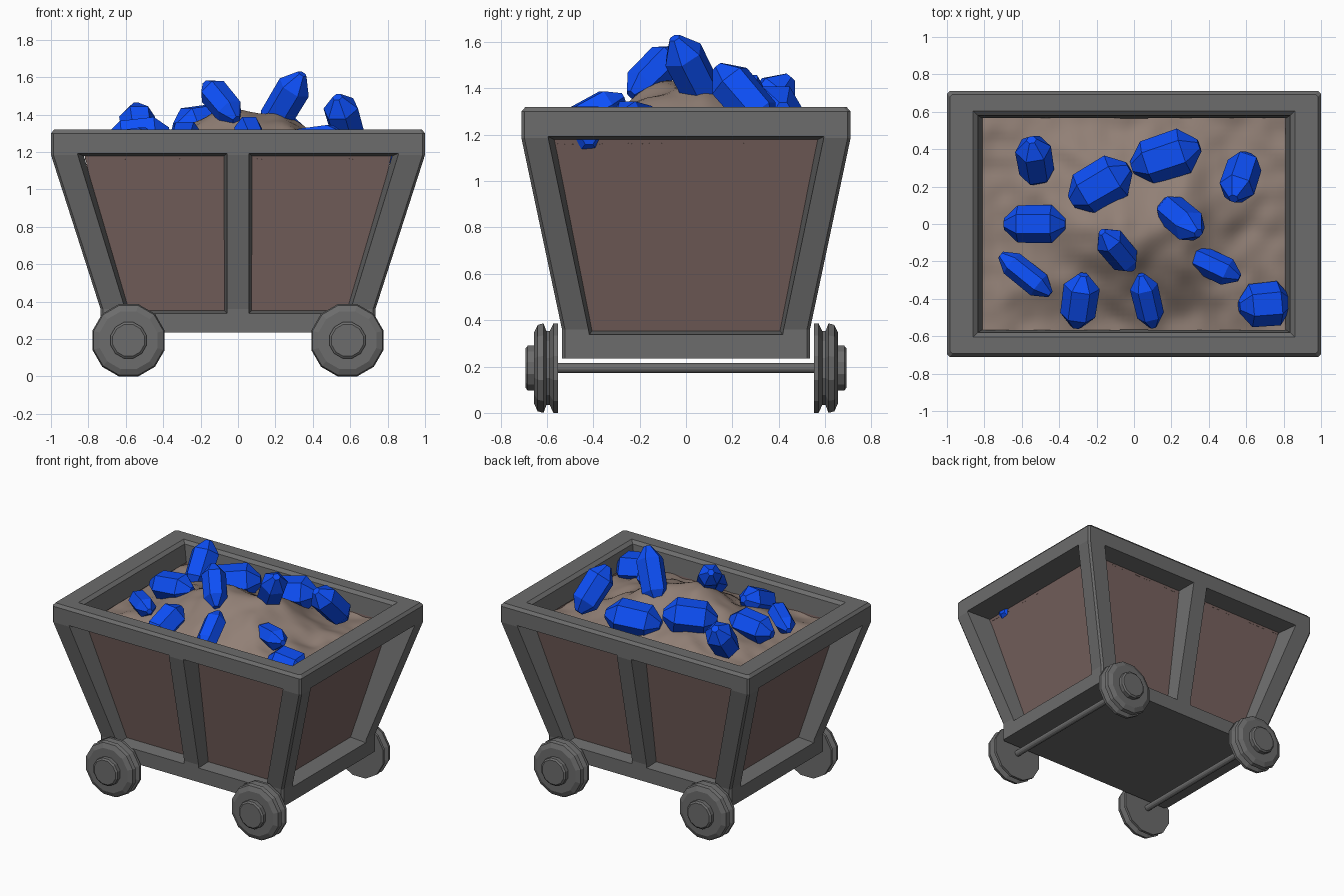
import bpy, bmesh, math
from mathutils import Vector, noise

if "Cube" in bpy.data.objects:
    bpy.data.objects.remove(bpy.data.objects["Cube"])


def make(name, bm, mat=None):
    bmesh.ops.recalc_face_normals(bm, faces=bm.faces)
    me = bpy.data.meshes.new(name)
    bm.to_mesh(me)
    bm.free()
    ob = bpy.data.objects.new(name, me)
    bpy.context.collection.objects.link(ob)
    if mat:
        me.materials.append(mat)
    return ob


def material(name, r, g, b):
    m = bpy.data.materials.new(name)
    m.diffuse_color = (r, g, b, 1)
    m.use_nodes = True
    m.node_tree.nodes["Principled BSDF"].inputs["Base Color"].default_value = m.diffuse_color
    return m


def loft(rings, name, mat=None, caps=True):
    """Skin a list of equal-length point rings and cap both ends."""
    bm = bmesh.new()
    rows = [[bm.verts.new(p) for p in ring] for ring in rings]
    n = len(rows[0])
    for a, b in zip(rows, rows[1:]):
        for i in range(n):
            j = (i + 1) % n
            bm.faces.new((a[i], a[j], b[j], b[i]))
    if caps:
        bm.faces.new(rows[0])
        bm.faces.new(rows[-1])
    return make(name, bm, mat)


def rect(x, y, z):
    return [(-x, -y, z), (x, -y, z), (x, y, z), (-x, y, z)]


def chamfered(x, y, z, c=.013):
    """Rectangle ring with cut corners."""
    return [(-x + c, -y, z), (x - c, -y, z), (x, -y + c, z), (x, y - c, z),
            (x - c, y, z), (-x + c, y, z), (-x, y - c, z), (-x, -y + c, z)]


dark_grey = material("dark_grey", .15, .15, .15)
dirt_mat = material("dirt", .285, .215, .18)
panel_mat = material("panel", .185, .122, .112)
blue = material("blue_crystal", .004, .08, .95)

# Tapered frame: outer hull, cavity and window cutters
frame = loft([chamfered(.735, .535, .235), chamfered(.735, .535, .36), chamfered(1, .71, 1.185),
              chamfered(1, .71, 1.3), chamfered(.983, .693, 1.32)], "cart_frame", dark_grey)
cutters = [loft([rect(.597, .428, .28), rect(.805, .562, 1.15), rect(.835, .58, 1.3),
                 rect(.861, .605, 1.321), rect(.861, .605, 1.4)], "cavity_cutter")]


def window(side, sign, outer, inner):
    """Quads are (u, z, depth); side x cuts the end walls, side y the long walls."""
    def place(q):
        if side == "x":
            return [(sign * d, u, z) for u, z, d in q]
        return [(u, sign * d, z) for u, z, d in q]
    cutters.append(loft([place(outer), place(inner)], "window_cutter"))


for s in (-1, 1):
    window("x", s, [(-.42, .335, .76), (.42, .335, .76), (.60, 1.195, 1.03), (-.60, 1.195, 1.03)],
           [(-.40, .36, .57), (.40, .36, .57), (.56, 1.175, .77), (-.56, 1.175, .77)])
    for m in (-1, 1):
        window("y", s, [(m * .055, .335, .55), (m * .60, .335, .55),
                        (m * .865, 1.195, .735), (m * .055, 1.195, .735)],
               [(m * .08, .36, .40), (m * .575, .36, .40),
                (m * .815, 1.175, .53), (m * .08, 1.175, .53)])

bpy.context.view_layer.objects.active = frame
for c in cutters:
    mod = frame.modifiers.new("cut", "BOOLEAN")
    mod.operation, mod.solver, mod.object = "DIFFERENCE", "EXACT", c
    bpy.ops.object.modifier_apply(modifier=mod.name)
    bpy.data.objects.remove(c)

# Brown panels behind the frame openings
loft([rect(.605, .435, .29), rect(.824, .575, 1.195)], "brown_panels", panel_mat, caps=False)

# Heaped dirt surface
bm = bmesh.new()
bmesh.ops.create_grid(bm, x_segments=56, y_segments=40, size=1)
for v in bm.verts:
    u, w = v.co.x, v.co.y
    x, y = u * .817, w * .571
    edge = (1 - u ** 4) * (1 - w ** 4)
    heap = .25 * math.exp(-(x / .56) ** 2 - ((y + .03) / .38) ** 2) * edge
    lump = noise.noise(Vector((x * 4, y * 4, 1.7))) * .06 * edge
    fine = noise.noise(Vector((x * 9, y * 9, 5.2))) * .018
    v.co = (x, y, 1.165 + heap + lump + fine)
dirt = make("dirt_heap", bm, dirt_mat)
for p in dirt.data.polygons:
    p.use_smooth = True

# Flanged wheels (12 sides) with hubs, and the two axles
profile = [(.553, .02), (.553, .2), (.572, .2), (.588, .165), (.602, .165), (.615, .2),
           (.64, .193), (.655, .16), (.655, .1), (.683, .1), (.692, .088)]
CZ = .2 * math.cos(math.pi / 12)


def lathe(name, prof, cx, sign):
    rings = []
    for y, r in prof:
        angs = [math.tau * (i + .5) / 12 for i in range(12)]
        rings.append([(cx + r * math.cos(a), sign * y, CZ + r * math.sin(a)) for a in angs])
    return loft(rings, name, dark_grey)


for cx in (-.585, .585):
    lathe("axle", [(-.56, .022), (.56, .022)], cx, 1)
    for s in (-1, 1):
        lathe("wheel", profile, cx, s)

# Crystals: position, axis, length, width
crystals = [
    ((-.53, .34, 1.32), (-.1, .6, .7), .34, .18),
    ((-.18, .21, 1.34), (.85, .5, .1), .36, .23),
    ((.17, .36, 1.29), (.9, .3, .1), .38, .23),
    ((.57, .25, 1.36), (-.2, -.6, .7), .36, .18),
    ((.25, .03, 1.46), (.45, -.38, .75), .40, .17),
    ((.42, -.22, 1.27), (.85, -.4, .1), .32, .14),
    ((.70, -.43, 1.21), (.9, .08, -.15), .28, .22),
    ((.07, -.41, 1.29), (-.2, .85, .45), .32, .14),
    ((-.29, -.41, 1.25), (.12, .85, .4), .31, .18),
    ((-.58, -.27, 1.26), (.75, -.6, .1), .34, .13),
    ((-.53, 0, 1.29), (1, 0, .1), .33, .19),
    ((-.09, -.14, 1.47), (-.5, .6, .6), .32, .15),
]
for pos, axis, length, width in crystals:
    q = Vector(axis).to_track_quat("Z", "Y")
    rings = []
    for t, k in ((-.5, .3), (-.28, .97), (.27, 1), (.5, .28)):
        ring = [Vector((k * width * .54 * math.cos(math.tau * i / 6),
                        k * width * .54 * math.sin(math.tau * i / 6), t * length))
                for i in range(6)]
        rings.append([Vector(pos) + q @ p for p in ring])
    loft(rings, "crystal", blue)
